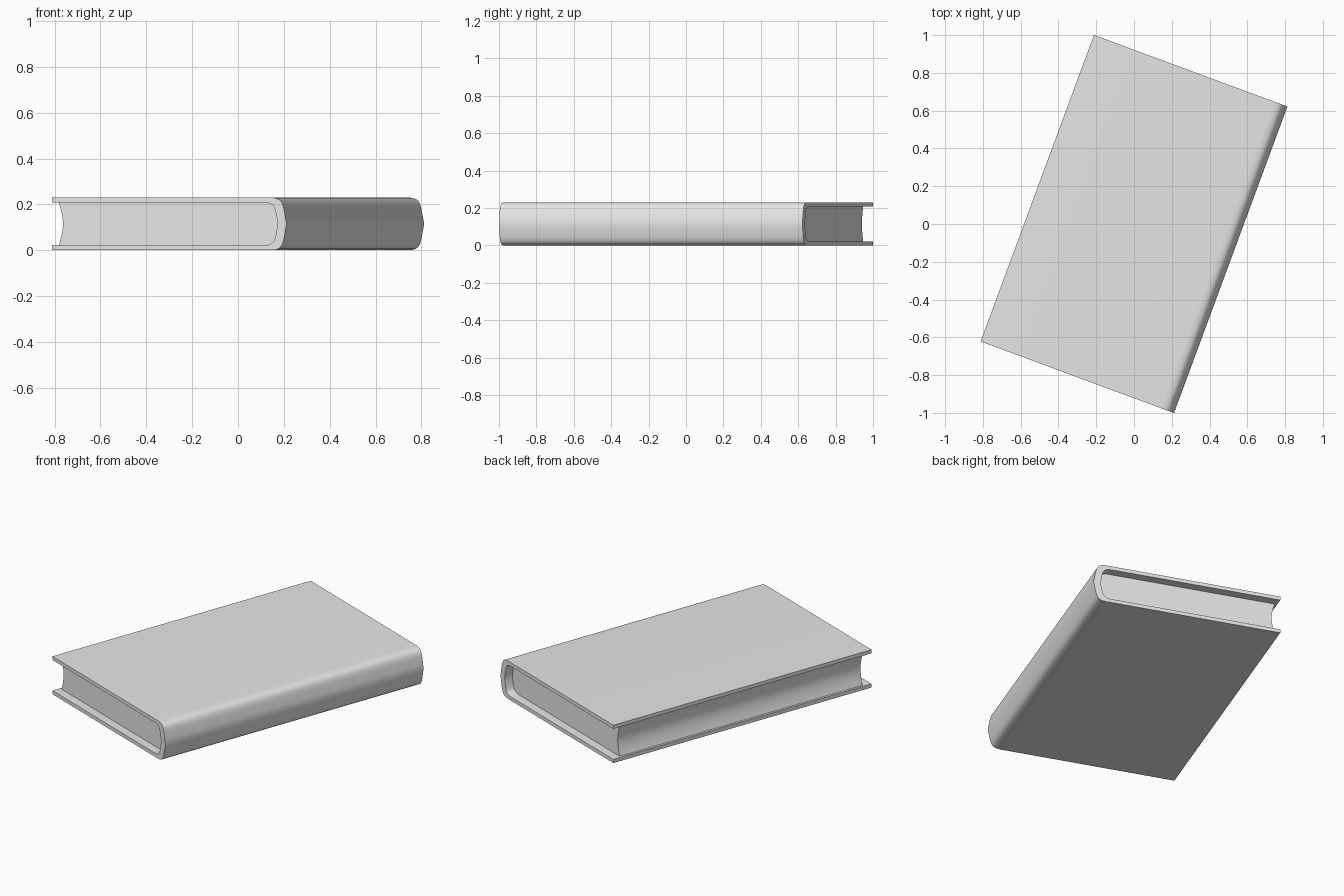
import bpy, bmesh, math
from mathutils import Vector, Matrix
from mathutils.geometry import interpolate_bezier

cube = bpy.data.objects.get("Cube")
if cube:
    bpy.data.objects.remove(cube, do_unlink=True)

HALF_W, HALF_L, HALF_H = 0.546, 0.865, 0.115
BOARD = 0.022
TURN = Matrix.Rotation(math.radians(-20.3), 4, 'Z')

grey = bpy.data.materials.new("plain_grey")
grey.use_nodes = True
colour = (0.8, 0.8, 0.8, 1)
grey.diffuse_color = colour
grey.node_tree.nodes["Principled BSDF"].inputs["Base Color"].default_value = colour


def arc(p0, h0, h1, p1, steps=9):
    """Curve from the top to mid height, mirrored down to the bottom."""
    pts = [Vector(p) for p in (p0, h0, h1, p1)]
    upper = [(p.x, p.y) for p in interpolate_bezier(*pts, steps)]
    return upper + [(u, -z) for u, z in reversed(upper[:-1])]


def extrude(name, sections, half_len):
    """Extrude flat cross-section polygons along the length of the book."""
    bm = bmesh.new()
    for poly in sections:
        bm.faces.new([bm.verts.new((u, -half_len, z + HALF_H)) for u, z in poly])
    bmesh.ops.remove_doubles(bm, verts=bm.verts, dist=0.0001)
    out = bmesh.ops.extrude_face_region(bm, geom=bm.faces[:], use_keep_orig=True)
    moved = [g for g in out["geom"] if isinstance(g, bmesh.types.BMVert)]
    bmesh.ops.translate(bm, verts=moved, vec=(0, 2 * half_len, 0))
    bmesh.ops.recalc_face_normals(bm, faces=bm.faces)
    bm.transform(TURN)
    mesh = bpy.data.meshes.new(name)
    bm.to_mesh(mesh)
    bm.free()
    mesh.materials.append(grey)
    obj = bpy.data.objects.new(name, mesh)
    bpy.context.collection.objects.link(obj)
    bpy.ops.object.select_all(action='DESELECT')
    obj.select_set(True)
    bpy.context.view_layer.objects.active = obj
    bpy.ops.object.shade_smooth_by_angle(angle=math.radians(35))
    return obj


# Cover: two boards joined by a rounded, thicker spine
inside = HALF_H - BOARD
outer_spine = arc((0.47, HALF_H), (0.535, HALF_H), (0.528, 0.085), (HALF_W, 0))
inner_spine = arc((0.44, inside), (0.495, inside), (0.492, 0.07), (0.505, 0))
outer = [(-HALF_W, HALF_H)] + outer_spine + [(-HALF_W, -HALF_H)]
inner = [(-HALF_W, inside)] + inner_spine + [(-HALF_W, -inside)]
strip = [(outer[i], outer[i + 1], inner[i + 1], inner[i])
         for i in range(len(outer) - 1)]
extrude("cover", strip, HALF_L)

# Page block: rounded into the spine, hollow at the fore edge, inset at the ends
fore = -HALF_W + 0.0135
fore_edge = arc((fore, inside), (fore + 0.011, 0.06),
                (fore + 0.019, 0.03), (fore + 0.019, 0))
pages = [(a, b, c, d) for a, b, c, d in
         zip(fore_edge, inner_spine, inner_spine[1:], fore_edge[1:])]
extrude("page_block", pages, HALF_L - 0.052)
